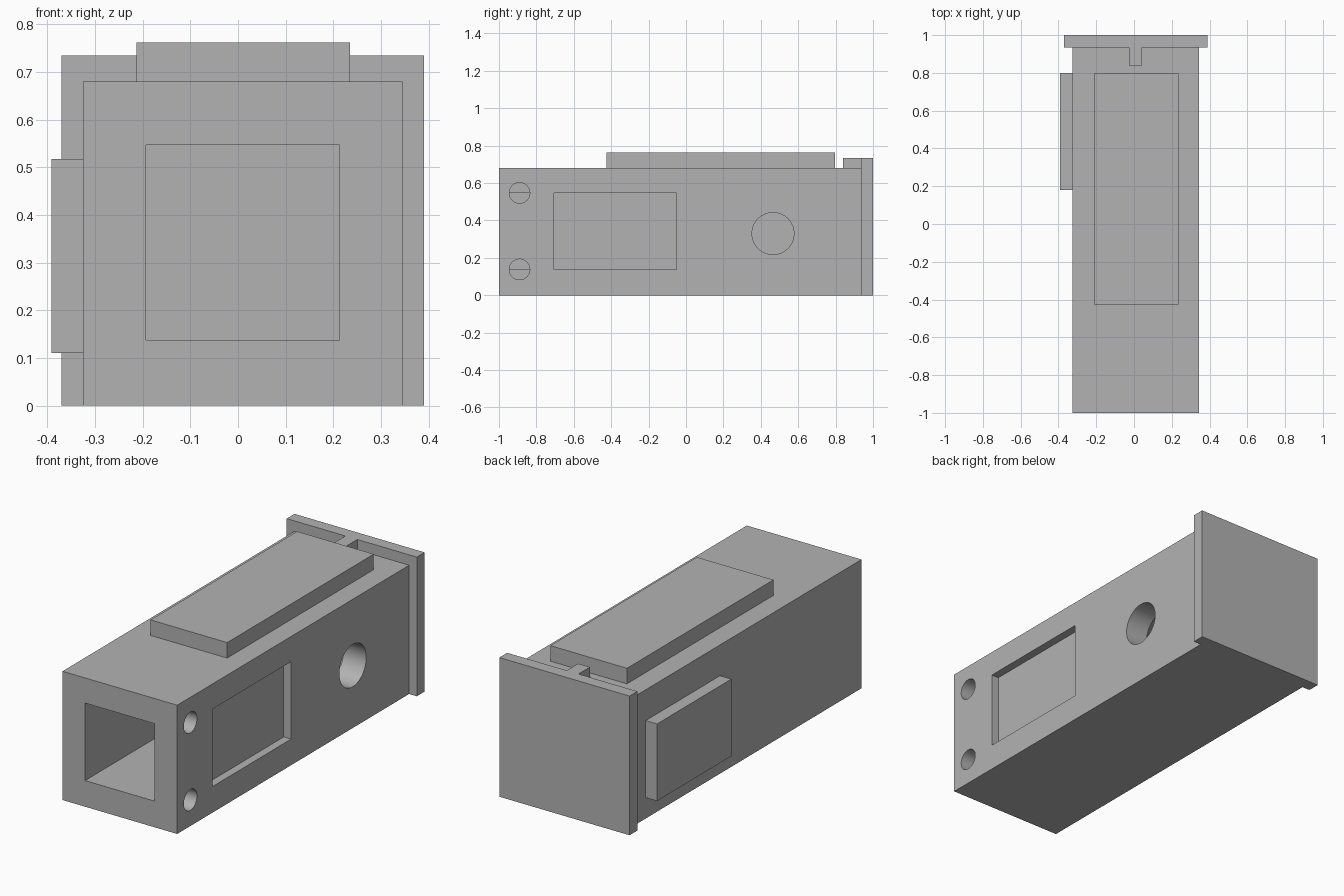
import bpy
import bmesh
from math import pi
from mathutils import Matrix, Vector

if "Cube" in bpy.data.objects:
    bpy.data.objects.remove(bpy.data.objects["Cube"], do_unlink=True)

grey = bpy.data.materials.new("plain grey")
grey.use_nodes = True
grey.diffuse_color = (0.45, 0.45, 0.45, 1)
grey.node_tree.nodes["Principled BSDF"].inputs["Base Color"].default_value = grey.diffuse_color


def add_object(name, bm):
    mesh = bpy.data.meshes.new(name)
    bm.to_mesh(mesh)
    bm.free()
    mesh.materials.append(grey)
    obj = bpy.data.objects.new(name, mesh)
    bpy.context.collection.objects.link(obj)
    return obj


def box(name, x, y, z):
    """Box from (min, max) ranges on each axis."""
    bm = bmesh.new()
    bmesh.ops.create_cube(bm, size=1)
    low, high = (Vector(c) for c in zip(x, y, z))
    bmesh.ops.scale(bm, vec=high - low, verts=bm.verts)
    bmesh.ops.translate(bm, vec=(low + high) / 2, verts=bm.verts)
    return add_object(name, bm)


def side_drill(name, y, z, radius, x):
    """Cylinder lying along x."""
    bm = bmesh.new()
    place = Matrix.Translation((sum(x) / 2, y, z)) @ Matrix.Rotation(pi / 2, 4, "Y")
    bmesh.ops.create_cone(bm, cap_ends=True, segments=64, radius1=radius,
                          radius2=radius, depth=x[1] - x[0], matrix=place)
    return add_object(name, bm)


def cut(target, cutter):
    cutter.hide_render = True
    mod = target.modifiers.new(cutter.name, "BOOLEAN")
    mod.operation = "DIFFERENCE"
    mod.solver = "EXACT"
    mod.object = cutter
    bpy.context.view_layer.objects.active = target
    bpy.ops.object.modifier_apply(modifier=mod.name)
    bpy.data.objects.remove(cutter, do_unlink=True)


# Shared dimensions
body_x = (-0.325, 0.345)
body_top = 0.68
back = 0.935
bore_x = (-0.193, 0.213)
bore_z = (0.138, 0.547)
wall_x = (bore_x[1] - 0.001, 0.4)

# Hollow square tube
body = box("body", body_x, (-1, back), (0, body_top))
cut(body, box("bore_cutter", bore_x, (-1.1, back + 0.1), bore_z))

# Shallow window recess and round holes in the left wall
cut(body, box("window_cutter", (body_x[1] - 0.043, 0.4), (-0.705, -0.05), bore_z))
for height in bore_z:
    cut(body, side_drill("pin_hole_cutter", -0.89, height, 0.055, wall_x))
cut(body, side_drill("large_hole_cutter", 0.465, 0.33, 0.112, wall_x))

# Smooth the hole walls, keep the edges sharp
bpy.ops.object.select_all(action="DESELECT")
body.select_set(True)
bpy.context.view_layer.objects.active = body
bpy.ops.object.shade_smooth_by_angle(angle=pi / 6)

# Raised plates, end plate and its short rib
box("top_plate", (-0.213, 0.235), (-0.426, 0.797), (body_top, 0.762))
box("side_pad", (-0.391, body_x[0]), (0.18, 0.8), (0.11, 0.517))
box("end_plate", (-0.37, 0.39), (back, 1), (0, 0.735))
box("end_plate_rib", (-0.027, 0.042), (0.84, back), (body_top, 0.735))
